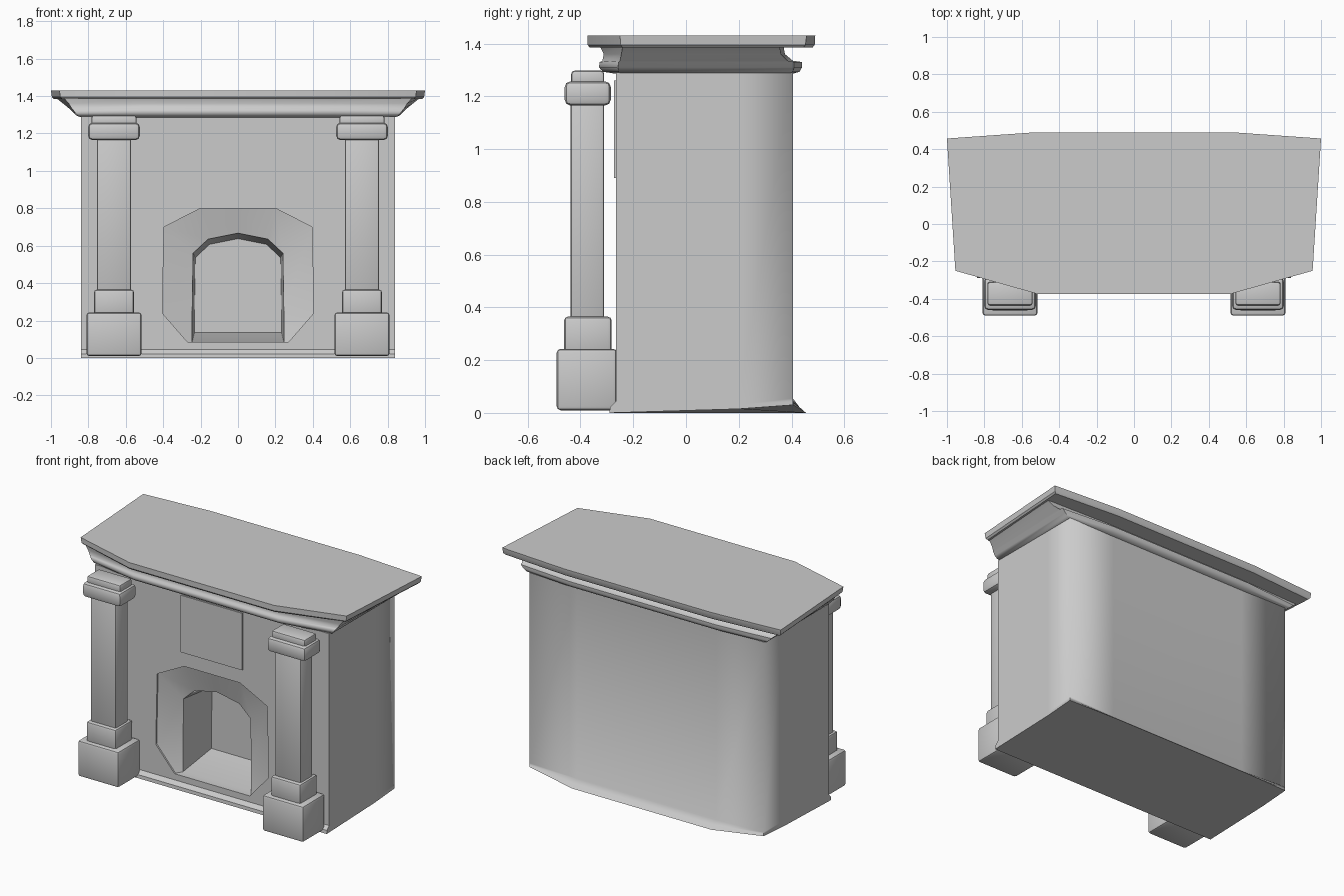
import bpy, bmesh
from math import radians

if "Cube" in bpy.data.objects:
    bpy.data.objects.remove(bpy.data.objects["Cube"])


def finish(name, bm, angle=35):
    bmesh.ops.recalc_face_normals(bm, faces=bm.faces)
    me = bpy.data.meshes.new(name)
    bm.to_mesh(me)
    bm.free()
    ob = bpy.data.objects.new(name, me)
    bpy.context.collection.objects.link(ob)
    smooth(ob, angle)
    return ob


def smooth(ob, angle):
    bpy.ops.object.select_all(action='DESELECT')
    ob.select_set(True)
    bpy.context.view_layer.objects.active = ob
    bpy.ops.object.shade_smooth_by_angle(angle=radians(angle))


def loft(name, rings, angle=35):
    """Skin a stack of equal-length rings and cap both ends."""
    bm = bmesh.new()
    rows = [[bm.verts.new(p) for p in r] for r in rings]
    n = len(rows[0])
    for a, b in zip(rows, rows[1:]):
        for i in range(n):
            j = (i + 1) % n
            bm.faces.new((a[i], a[j], b[j], b[i]))
    bm.faces.new(rows[0])
    bm.faces.new(rows[-1])
    return finish(name, bm, angle)


def bowed(z, xf, xb, yf, yfc, yb, ybc):
    """Eight-point outline, bowed at front and back."""
    half = [(0.52, yf, z), (xf, yfc, z), (xb, ybc, z), (0.53, yb, z)]
    return half + [(-x, y, zz) for x, y, zz in reversed(half)]


def block(name, x, y, z, bevel):
    bm = bmesh.new()
    bmesh.ops.create_cube(bm, size=1)
    for v in bm.verts:
        for k, (lo, hi) in enumerate((x, y, z)):
            v.co[k] = lo if v.co[k] < 0 else hi
    if bevel:
        bmesh.ops.bevel(bm, geom=bm.edges[:], offset=bevel, segments=2,
                        profile=0.5, affect='EDGES')
    return finish(name, bm)


# Chimney body with a flared foot
def body_ring(z, yf, yb, zc):
    half = [(0.52, yf, z), (0.84, yf, z), (0.84, 0.2, (z + zc) / 2),
            (0.84, 0.405, zc), (0.5, yb, z)]
    return half + [(-x, y, zz) for x, y, zz in reversed(half)]


body = loft("chimney_body", [
    body_ring(0.0, -0.29, 0.455, 0.03),
    body_ring(0.022, -0.288, 0.43, 0.04),
    body_ring(0.045, -0.265, 0.405, 0.055),
    body_ring(1.29, -0.265, 0.405, 1.29)])

# Firebox: octagonal surround sloping to an arch, then a deep recess
octagon = [(0.2, 0.8), (0.395, 0.70), (0.405, 0.24), (0.27, 0.085)]
arch = [(0.16, 0.635), (0.24, 0.56), (0.245, 0.25), (0.245, 0.085)]


def opening(half, top, y, s=1.0, base=0.0):
    pts = [(0, top)] + half + [(-x, z) for x, z in reversed(half)]
    return [(x * s, y, 0.085 + (z - 0.085) * s + (base if z < 0.1 else 0))
            for x, z in pts]


cutter = loft("firebox_cutter", [
    opening(octagon, 0.8, -0.32), opening(octagon, 0.8, -0.255),
    opening(arch, 0.667, -0.215), opening(arch, 0.667, 0.06, 0.95, 0.05)])
mod = body.modifiers.new("firebox", 'BOOLEAN')
mod.object = cutter
mod.operation = 'DIFFERENCE'
mod.solver = 'EXACT'
bpy.context.view_layer.objects.active = body
bpy.ops.object.modifier_apply(modifier=mod.name)
bpy.data.objects.remove(cutter)
smooth(body, 42)
# Back corners shade softly
for e in body.data.edges:
    if all(body.data.vertices[i].co.y > 0.38 for i in e.vertices):
        a, b = (body.data.vertices[i].co for i in e.vertices)
        if abs(a.x - b.x) < 0.01 and abs(a.z - b.z) > 0.5:
            e.use_edge_sharp = False

# Moulding below the shelf
loft("shelf_moulding", [
    bowed(1.285, 0.83, 0.83, -0.262, -0.25, 0.402, 0.39),
    bowed(1.293, 0.855, 0.86, -0.315, -0.255, 0.43, 0.405),
    bowed(1.31, 0.87, 0.88, -0.33, -0.258, 0.44, 0.41),
    bowed(1.33, 0.885, 0.90, -0.327, -0.255, 0.44, 0.41),
    bowed(1.335, 0.89, 0.905, -0.317, -0.25, 0.405, 0.385),
    bowed(1.36, 0.905, 0.935, -0.312, -0.245, 0.375, 0.36),
    bowed(1.388, 0.93, 0.97, -0.325, -0.24, 0.37, 0.355)], 50)

# Mantel shelf
loft("mantel_shelf", [
    bowed(1.385, 0.94, 0.985, -0.365, -0.24, 0.48, 0.445),
    bowed(1.395, 0.95, 0.995, -0.373, -0.248, 0.488, 0.453),
    bowed(1.43, 0.955, 1.0, -0.373, -0.25, 0.49, 0.457)])

# Panel above the firebox
block("front_panel", (-0.22, 0.22), (-0.273, -0.25), (0.89, 1.26), 0)

# Columns: half width, depth range, height range, bevel
parts = [("base", 0.147, (-0.49, -0.262), (0.01, 0.243), 0.015),
         ("plinth", 0.107, (-0.462, -0.282), (0.22, 0.365), 0.015),
         ("shaft", 0.092, (-0.437, -0.31), (0.35, 1.19), 0.012),
         ("capital", 0.138, (-0.46, -0.285), (1.165, 1.257), 0.022),
         ("capital_top", 0.12, (-0.435, -0.31), (1.24, 1.297), 0.012)]
for side, sx in (("left", -1), ("right", 1)):
    for part, w, y, z, bev in parts:
        cx = 0.663 * sx
        block(f"{side}_column_{part}", (cx - w, cx + w), y, z, bev)
